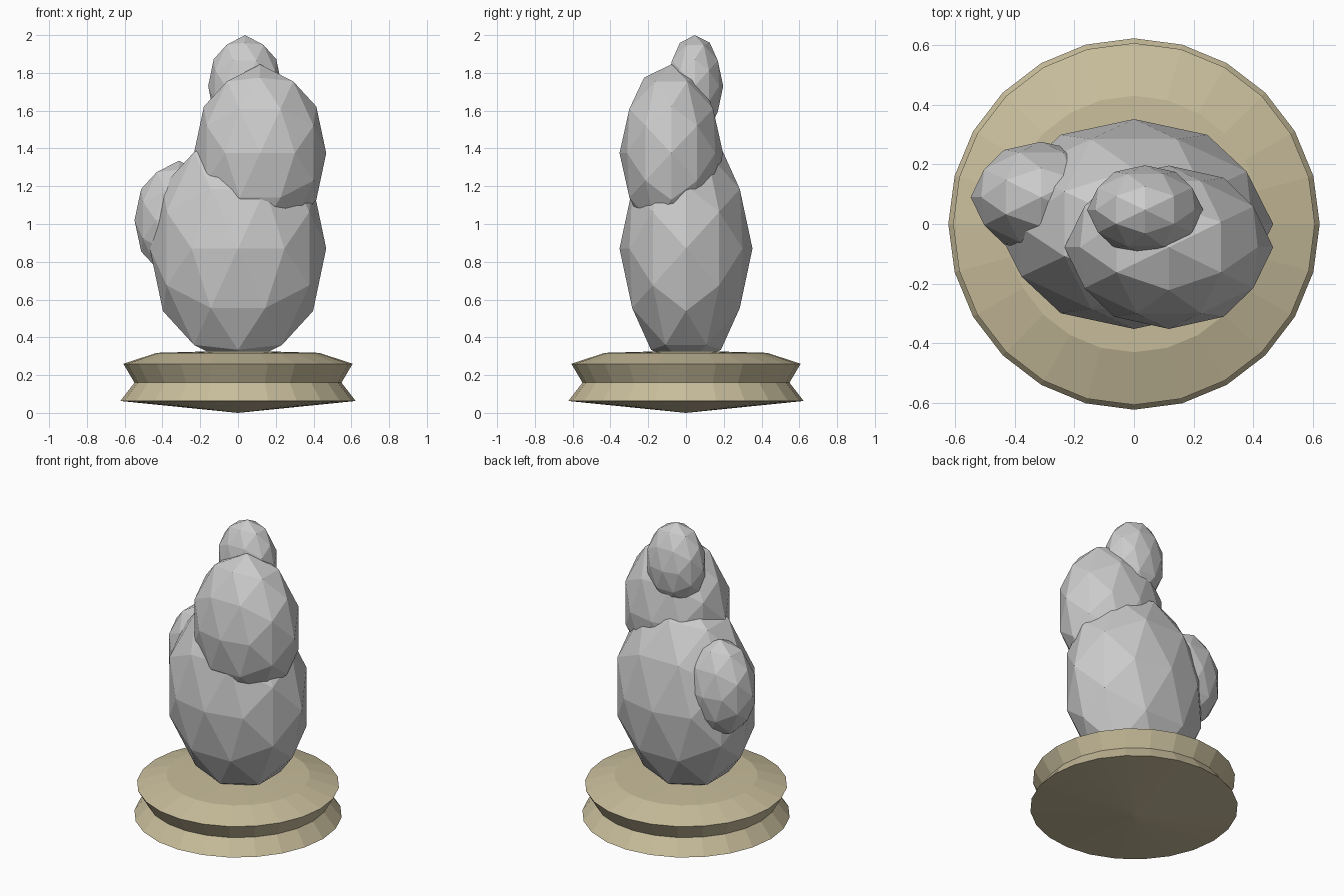
import bpy, bmesh, math
from mathutils import Vector

if "Cube" in bpy.data.objects:
    bpy.data.objects.remove(bpy.data.objects["Cube"])

PHI = (1 + 5 ** 0.5) / 2


def finish(bm, name):
    bmesh.ops.recalc_face_normals(bm, faces=bm.faces)
    me = bpy.data.meshes.new(name)
    bm.to_mesh(me)
    bm.free()
    ob = bpy.data.objects.new(name, me)
    bpy.context.collection.objects.link(ob)
    return ob


def boulder(name, center, radii):
    # Icosahedron standing on an edge, subdivided once and stretched
    corners = []
    for a in (-1, 1):
        for b in (-PHI, PHI):
            corners += [Vector((b, 0, a)), Vector((a, b, 0)), Vector((0, a, b))]
    pts = [c.normalized() for c in corners]
    for i, p in enumerate(corners):
        for q in corners[:i]:
            if (p - q).length < 2.1:
                pts.append((p + q).normalized())
    bm = bmesh.new()
    for p in pts:
        bm.verts.new([c + r * k for c, r, k in zip(center, radii, p)])
    bmesh.ops.convex_hull(bm, input=bm.verts)
    return finish(bm, name)


def lathe(name, profile, sides):
    # Profile runs from axis to axis
    bm = bmesh.new()
    bottom = bm.verts.new((0, 0, profile[0][1]))
    top = bm.verts.new((0, 0, profile[-1][1]))
    rings = [[bm.verts.new((r * math.cos(math.tau * i / sides),
                            r * math.sin(math.tau * i / sides), z))
              for i in range(sides)] for r, z in profile[1:-1]]
    for i in range(sides):
        j = (i + 1) % sides
        bm.faces.new((bottom, rings[0][j], rings[0][i]))
        bm.faces.new((top, rings[-1][i], rings[-1][j]))
        for lo, hi in zip(rings, rings[1:]):
            bm.faces.new((lo[i], lo[j], hi[j], hi[i]))
    return finish(bm, name)


# Turned pedestal
base = lathe("pedestal", [(0, 0), (0.623, 0.063), (0.548, 0.16), (0.607, 0.26),
                          (0.43, 0.318), (0, 0.33)], 24)
mat = bpy.data.materials.new("sandstone")
mat.diffuse_color = (0.58, 0.51, 0.33, 1)
mat.use_nodes = True
mat.node_tree.nodes["Principled BSDF"].inputs["Base Color"].default_value = mat.diffuse_color
base.data.materials.append(mat)

# Stacked stones
boulder("large_stone", (0, 0, 0.87), (0.467, 0.352, 0.63))
boulder("middle_stone", (0.117, -0.078, 1.375), (0.35, 0.274, 0.47))
boulder("top_stone", (0.037, 0.047, 1.73), (0.195, 0.15, 0.27))
boulder("side_stone", (-0.312, 0.09, 1.02), (0.236, 0.186, 0.315))
